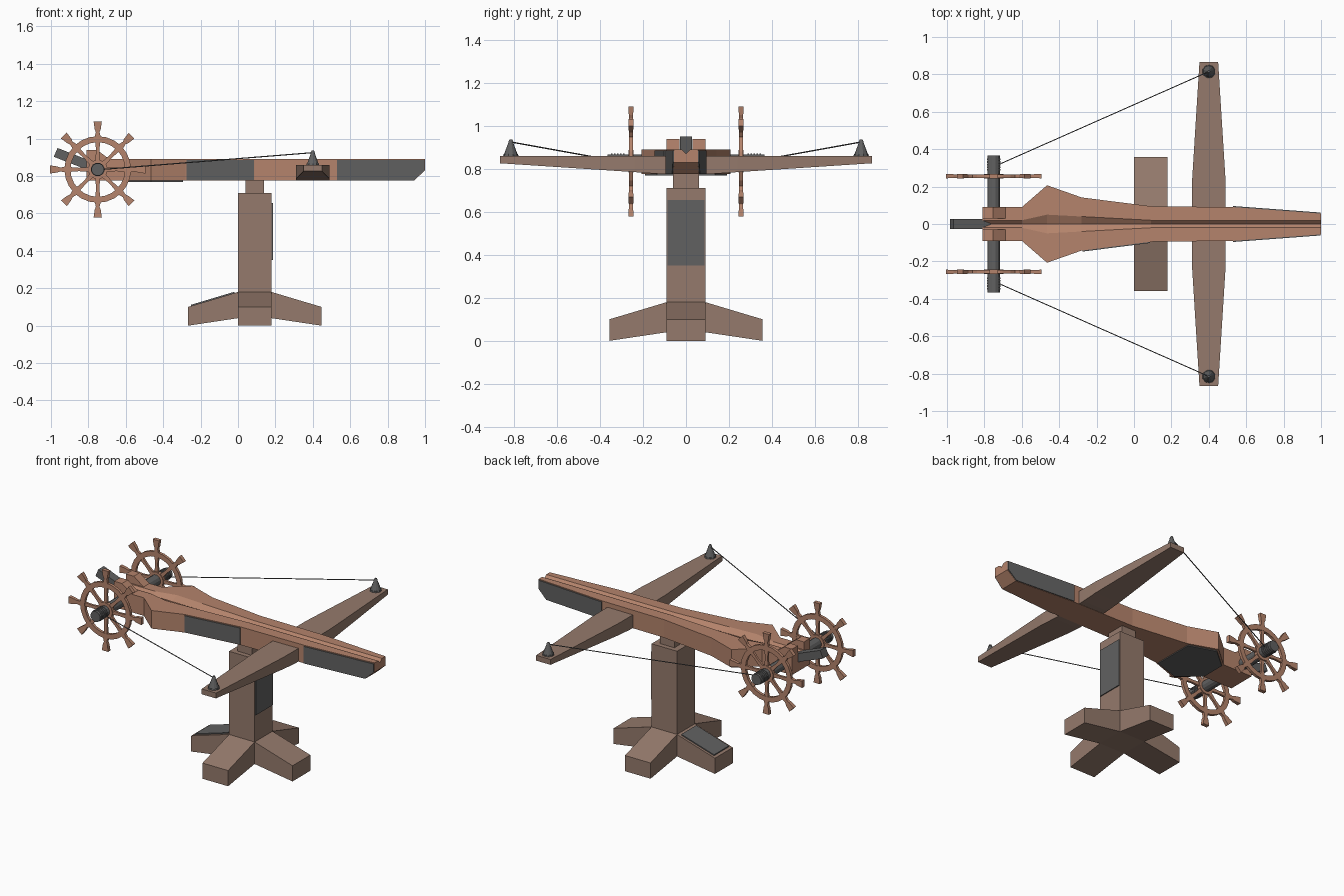
import bpy, bmesh
from math import cos, sin, pi
from mathutils import Vector

if "Cube" in bpy.data.objects:
    bpy.data.objects.remove(bpy.data.objects["Cube"])


def material(name, rgb):
    m = bpy.data.materials.new(name)
    m.diffuse_color = (*rgb, 1)
    m.use_nodes = True
    m.node_tree.nodes["Principled BSDF"].inputs["Base Color"].default_value = m.diffuse_color
    return m


WOOD = material("warm_wood", (0.46, 0.23, 0.15))
OLD = material("aged_wood", (0.30, 0.195, 0.15))
METAL = material("dark_metal", (0.12, 0.12, 0.12))


def finish(name, bm, mat):
    bmesh.ops.recalc_face_normals(bm, faces=bm.faces)
    me = bpy.data.meshes.new(name)
    bm.to_mesh(me)
    bm.free()
    me.materials.append(mat)
    ob = bpy.data.objects.new(name, me)
    bpy.context.collection.objects.link(ob)
    return ob


def add_loft(bm, sections):
    rings = [[bm.verts.new(p) for p in s] for s in sections]
    n = len(rings[0])
    for a, b in zip(rings, rings[1:]):
        for i in range(n):
            j = (i + 1) % n
            bm.faces.new((a[i], a[j], b[j], b[i]))
    bm.faces.new(rings[0][::-1])
    bm.faces.new(rings[-1])


def loft(name, sections, mat):
    bm = bmesh.new()
    add_loft(bm, sections)
    return finish(name, bm, mat)


def box(name, x0, x1, y0, y1, z0, z1, mat):
    return loft(name, [[(x0, y0, z), (x1, y0, z), (x1, y1, z), (x0, y1, z)]
                       for z in (z0, z1)], mat)


def rod(name, a, b, r0, r1, sides, mat):
    a, b = Vector(a), Vector(b)
    q = (b - a).to_track_quat('Z', 'Y')
    ring = [(cos(2 * pi * (i + .5) / sides), sin(2 * pi * (i + .5) / sides)) for i in range(sides)]
    return loft(name, [[c + q @ Vector((r * u, r * v, 0)) for u, v in ring]
                       for c, r in ((a, r0), (b, r1))], mat)


# Pedestal post and swivel neck
CX = 0.09
box("post", 0, 0.18, -0.09, 0.09, 0.04, 0.71, OLD)
box("swivel_neck", 0.04, 0.14, -0.06, 0.06, 0.70, 0.79, OLD)
box("post_plate", 0.178, 0.186, -0.085, 0.085, 0.35, 0.655, METAL)

# Four splayed feet
foot = [(0, 0.055), (0, 0.18), (0.09, 0.18), (0.357, 0.10), (0.357, 0), (0.09, 0.04)]
for i, (dx, dy) in enumerate([(1, 0), (0, 1), (-1, 0), (0, -1)]):
    loft(f"foot_{i + 1}", [[(CX + dx * d - dy * s, dy * d + dx * s, z) for d, z in foot]
                           for s in (-0.09, 0.09)], OLD)
loft("foot_plate", [[(-0.02, y, 0.165), (-0.02, y, 0.181), (-0.25, y, 0.112), (-0.25, y, 0.097)]
                    for y in (-0.075, 0.075)], METAL)

# Stock: x, half width, bottom, groove half width, groove depth
stations = [(-0.81, .09, .775, .02, .02), (-0.60, .09, .775, .02, .02),
            (-0.465, .207, .775, .05, .022), (-0.28, .142, .775, .04, .022),
            (0.09, .095, .775, .02, .02), (0.53, .09, .775, .02, .02),
            (0.94, .06, .775, .02, .02), (1.0, .055, .83, .02, .02)]
TOP = 0.89
loft("stock", [[(x, -w, b), (x, w, b), (x, w, TOP), (x, g, TOP), (x, 0, TOP - d),
                (x, -g, TOP), (x, -w, TOP)] for x, w, b, g, d in stations], WOOD)

# Raised cheeks at the rear of the stock, either side of the lever
cheek = [(-0.81, 0.80), (-0.81, 0.94), (-0.755, 0.94), (-0.68, 0.885), (-0.68, 0.80)]
for side, s in (("left", 1), ("right", -1)):
    loft(f"rear_cheek_{side}", [[(x, s * y, z) for x, z in cheek] for y in (0.03, 0.09)], WOOD)

# Release lever tilted out of the rear
lever = [(-0.985, 0.903), (-0.965, 0.95), (-0.74, 0.862), (-0.76, 0.815)]
loft("release_lever", [[(x, y, z) for x, z in lever] for y in (-0.028, 0.028)], METAL)


# Metal plates on the stock
def side_plate(name, pts, x0, w0, x1, w1, s):
    def w(x):
        return w0 + (w1 - w0) * (x - x0) / (x1 - x0)
    loft(name, [[(x, s * (w(x) + t), z) for x, z in pts] for t in (-0.01, 0.006)], METAL)


nose = [(0.53, .777), (0.53, .885), (0.998, .885), (0.998, .832), (0.94, .777)]
mid = [(-0.275, .78), (-0.275, .885), (0.085, .885), (0.085, .78)]
side_plate("nose_plate_left", nose, 0.53, .09, 1.0, .055, 1)
side_plate("nose_plate_right", nose, 0.53, .09, 1.0, .055, -1)
side_plate("middle_plate", mid, -0.28, .142, 0.09, .095, -1)
belly = [(-0.595, .08), (-0.465, .19), (-0.295, .135)]
belly += [(x, -y) for x, y in reversed(belly)]
loft("belly_plate", [[(x, y, z) for x, y in belly] for z in (0.769, 0.78)], METAL)

# Bow arm: y, half width in x, bottom
arm = [(0, .09, .775), (.13, .09, .777), (.24, .089, .785), (.865, .05, .826)]
arm = [(-y, w, b) for y, w, b in arm[:0:-1]] + arm
loft("bow_arm", [[(0.4 - w, y, b), (0.4 + w, y, b), (0.4 + w, y, .86), (0.4 - w, y, .86)]
                 for y, w, b in arm], OLD)

# Winch axle
AX, AZ = -0.75, 0.835
rod("winch_axle", (AX, -0.365, AZ), (AX, 0.365, AZ), .034, .034, 12, METAL)


def winch_wheel(name, yc):
    bm = bmesh.new()

    # Rim and hub rings
    for ro, ri, h, n in ((.178, .146, .009, 24), (.052, .030, .012, 12)):
        rings = [[bm.verts.new((AX + r * cos(2 * pi * i / n), yc + y, AZ + r * sin(2 * pi * i / n)))
                  for i in range(n)] for r, y in ((ro, -h), (ro, h), (ri, h), (ri, -h))]
        for k in range(4):
            a, b = rings[k], rings[(k + 1) % 4]
            for i in range(n):
                j = (i + 1) % n
                bm.faces.new((a[i], a[j], b[j], b[i]))

    # Spokes flaring into grips: radius, half width, half depth
    spoke = [(.045, .013, .007), (.10, .009, .007), (.15, .013, .007), (.178, .015, .009),
             (.200, .010, .009), (.215, .016, .010), (.256, .022, .012)]
    for k in range(8):
        c, s = cos(k * pi / 4), sin(k * pi / 4)
        add_loft(bm, [[(AX + r * c - u * w * s, yc + v * d, AZ + r * s + u * w * c)
                       for u, v in ((-1, -1), (1, -1), (1, 1), (-1, 1))] for r, w, d in spoke])
    finish(name, bm, WOOD)


for side, s in (("left", 1), ("right", -1)):
    winch_wheel(f"winch_wheel_{side}", s * 0.256)
    # Rope turns on the axle, bowstring and tip cone
    for i in range(5):
        y = s * (0.285 + i * 0.014)
        rod(f"rope_turn_{side}_{i + 1}", (AX, y, AZ), (AX, y + s * 0.009, AZ), .037, .037, 12, METAL)
    rod(f"bowstring_{side}", (AX + .02, s * 0.315, AZ), (0.4, s * 0.815, 0.925), .003, .003, 6, METAL)
    rod(f"arm_tip_base_{side}", (0.4, s * .815, .858), (0.4, s * .815, .868), .036, .034, 10, METAL)
    rod(f"arm_tip_cone_{side}", (0.4, s * .815, .866), (0.4, s * .815, .925), .032, .010, 10, METAL)
    rod(f"arm_tip_cap_{side}", (0.4, s * .815, .925), (0.4, s * .815, .937), .012, .006, 10, METAL)
